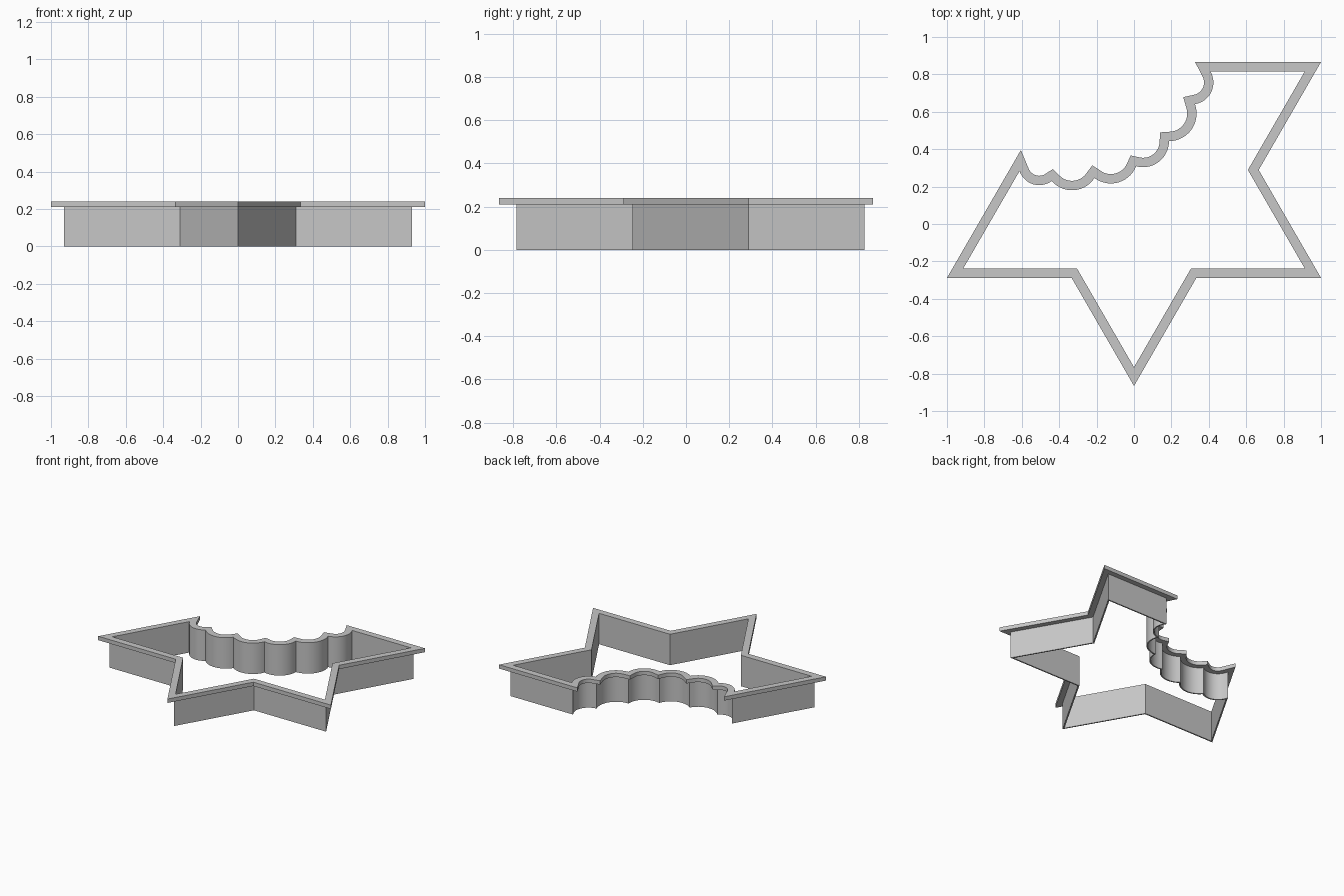
import bpy
import bmesh
from math import radians, sin, cos, tan, sqrt
from mathutils import Vector

cube = bpy.data.objects.get("Cube")
if cube:
    bpy.data.objects.remove(cube)

CENTRE = Vector((0, 0.289))
TIP = 1.0547
NOTCH = TIP / sqrt(3)
ARC_STEPS = 14


def star_point(i):
    """Corner i of the six-pointed star, counted clockwise from the upper right tip."""
    a = radians(30 - 30 * i)
    r = NOTCH if i % 2 else TIP
    return CENTRE + r * Vector((cos(a), sin(a)))


def arc(p, q, half_deg):
    """Points of an arc from p up to, not including, q, bulging to the right."""
    h = radians(half_deg)
    d = q - p
    along = d.normalized()
    right = Vector((along.y, -along.x))
    radius = d.length / 2 / sin(h)
    centre = (p + q) / 2 - right * (d.length / 2 / tan(h))
    return [centre + radius * (along * sin(t) + right * cos(t))
            for t in (h * (2 * k / ARC_STEPS - 1) for k in range(ARC_STEPS))]


def offset(path, dist):
    """Mitred outward offset of a closed clockwise path."""
    result = []
    for i, p in enumerate(path):
        a = (p - path[i - 1]).normalized()
        b = (path[(i + 1) % len(path)] - p).normalized()
        na, nb = Vector((-a.y, a.x)), Vector((-b.y, b.x))
        result.append(p + (na + nb) * dist / (1 + na.dot(nb)))
    return result


# Outline: star corners from upper right to lower left, then the scalloped bite
outline = [star_point(i) for i in range(7)]
cusps = [Vector(c) for c in ((-0.612, 0.283), (-0.44, 0.23), (-0.211, 0.246),
                             (0.011, 0.309), (0.187, 0.443), (0.326, 0.641),
                             (0.408, star_point(0).y))]
bulges = (54, 53, 53, 53, 55, 56)
for p, q, h in zip(cusps, cusps[1:], bulges):
    outline += arc(p, q, h)
outline.append(cusps[-1])

# Cross-section: thin blade below, wide grip rim on top
section = ((0, 0), (0.01, 0), (0.01, 0.21), (0.05, 0.21), (0.05, 0.24), (0, 0.24))

bm = bmesh.new()
loops = [[bm.verts.new((p.x, p.y, z)) for p in offset(outline, d)] for d, z in section]
n = len(outline)
for j, low in enumerate(loops):
    high = loops[(j + 1) % len(loops)]
    for i in range(n):
        k = (i + 1) % n
        bm.faces.new((low[i], low[k], high[k], high[i]))
bmesh.ops.recalc_face_normals(bm, faces=bm.faces)
mesh = bpy.data.meshes.new("star_cutter")
bm.to_mesh(mesh)
bm.free()

# Plain grey material
grey = bpy.data.materials.new("light_grey")
grey.use_nodes = True
colour = (0.57, 0.57, 0.57, 1)
grey.diffuse_color = colour
grey.node_tree.nodes["Principled BSDF"].inputs["Base Color"].default_value = colour
mesh.materials.append(grey)

cutter = bpy.data.objects.new("star_cutter", mesh)
bpy.context.collection.objects.link(cutter)
bpy.ops.object.select_all(action="DESELECT")
cutter.select_set(True)
bpy.context.view_layer.objects.active = cutter
bpy.ops.object.shade_smooth_by_angle(angle=radians(30))
